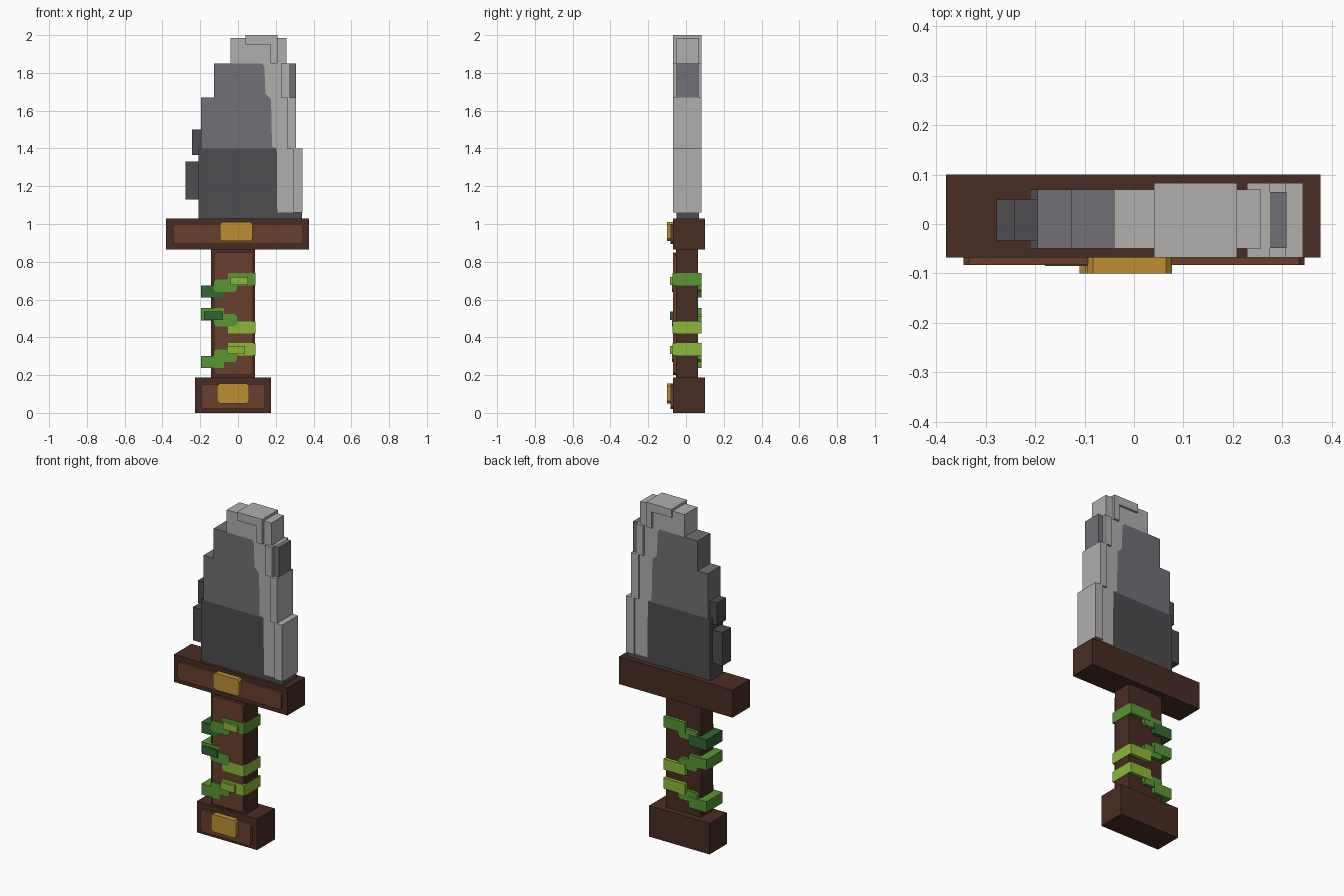
import bpy
import bmesh

cube = bpy.data.objects.get("Cube")
if cube:
    bpy.data.objects.remove(cube, do_unlink=True)


def material(name, *rgb):
    """Flat material from 0-255 display values."""
    lin = [((c / 255 + 0.055) / 1.055) ** 2.4 for c in rgb] + [1]
    m = bpy.data.materials.new(name)
    m.use_nodes = True
    m.diffuse_color = lin
    m.node_tree.nodes["Principled BSDF"].inputs["Base Color"].default_value = lin
    return m


wood = material("dark wood", 73, 44, 35)
inlay = material("light wood", 105, 64, 45)
gold = material("gold", 189, 144, 50)
stone_dark = material("dark stone", 77, 77, 81)
stone_mid = material("grey stone", 113, 112, 117)
stone_light = material("pale stone", 176, 175, 173)
green = material("leaf green", 88, 150, 52)
green_dark = material("deep green", 48, 104, 52)
lime = material("lime green", 139, 184, 58)


def slab(name, mat, points, y0, y1):
    """Extrude an x-z outline from y0 to y1."""
    bm = bmesh.new()
    face = bm.faces.new([bm.verts.new((x, y0, z)) for x, z in points])
    ext = bmesh.ops.extrude_face_region(bm, geom=[face])
    for v in ext["geom"]:
        if isinstance(v, bmesh.types.BMVert):
            v.co.y = y1
    bmesh.ops.recalc_face_normals(bm, faces=bm.faces)
    mesh = bpy.data.meshes.new(name)
    bm.to_mesh(mesh)
    bm.free()
    mesh.materials.append(mat)
    obj = bpy.data.objects.new(name, mesh)
    bpy.context.collection.objects.link(obj)
    return obj


def box(name, mat, x0, x1, z0, z1, y0, y1):
    return slab(name, mat, [(x0, z0), (x1, z0), (x1, z1), (x0, z1)], y0, y1)


def plate(name, mat, x0, x1, z0, z1, y0, y1, c=0.012):
    """Box with clipped corners in the front outline."""
    return slab(name, mat, [(x0 + c, z0), (x1 - c, z0), (x1, z0 + c), (x1, z1 - c),
                            (x1 - c, z1), (x0 + c, z1), (x0, z1 - c), (x0, z0 + c)], y0, y1)


# Handle: pommel, grip and guard with inlays and gold plates
FRONT, BACK = -0.068, 0.1
box("pommel", wood, -0.227, 0.175, 0, 0.187, FRONT, BACK)
plate("pommel_inlay", inlay, -0.195, 0.143, 0.02, 0.152, -0.083, FRONT)
plate("pommel_gold", gold, -0.11, 0.058, 0.05, 0.155, -0.1, FRONT)
box("grip", wood, -0.143, 0.09, 0.187, 0.865, -0.053, 0.063)
plate("grip_inlay", inlay, -0.127, 0.08, 0.2, 0.85, FRONT, -0.053)
box("guard", wood, -0.38, 0.377, 0.865, 1.03, FRONT, BACK)
plate("guard_inlay", inlay, -0.345, 0.345, 0.895, 1.0, -0.083, FRONT)
plate("guard_gold", gold, -0.095, 0.077, 0.91, 1.01, -0.1, FRONT)

# Vines: three stepped bands wrapping the grip
bands = [("upper", 0.675, 0.64, 0.61, green, green_dark),
         ("middle", 0.42, 0.458, 0.49, lime, green),
         ("lower", 0.305, 0.27, 0.237, lime, green)]
for name, z_right, z_mid, z_left, mat_right, mat_left in bands:
    h = 0.065
    box(name + "_vine_right", mat_right, -0.053, 0.092, z_right, z_right + h, -0.072, 0.083)
    plate(name + "_vine_centre", green, -0.13, -0.005, z_mid, z_mid + h, -0.075, 0.081)
    box(name + "_vine_left", mat_left, -0.195, -0.075, z_left, z_left + h, -0.07, 0.083)
box("upper_leaf", lime, -0.04, 0.053, 0.678, 0.72, -0.085, -0.07)
box("middle_leaf", green_dark, -0.18, -0.08, 0.492, 0.538, -0.085, -0.065)
box("lower_leaf", lime, -0.058, 0.037, 0.312, 0.355, -0.085, -0.07)

# Blade core: colour zones meeting along a jagged line
CORE = (-0.05, 0.07)
seam = [(0.205, 1.4), (0.18, 1.41), (0.175, 1.66), (0.145, 1.69), (0.14, 1.83), (0.13, 1.85)]
slab("blade_base", stone_dark, [(-0.21, 1.03), (0.34, 1.03), (0.34, 1.06), (0.208, 1.06),
                                (0.205, 1.4), (-0.21, 1.4)], *CORE)
slab("blade_middle", stone_mid, seam + [(-0.127, 1.85), (-0.127, 1.67), (-0.195, 1.67),
                                        (-0.195, 1.4)], *CORE)
slab("blade_light_core", stone_light,
     [(0.208, 1.06)] + seam + [(-0.04, 1.85), (-0.04, 1.985), (0.257, 1.985), (0.257, 1.67),
                               (0.28, 1.67), (0.28, 1.4), (0.31, 1.4), (0.31, 1.06)], *CORE)

# Thick cutting edge, stepping inward toward the tip
EDGE = (-0.068, 0.083)
box("edge_lower", stone_light, 0.29, 0.342, 1.06, 1.4, *EDGE)
box("edge_middle", stone_light, 0.26, 0.307, 1.4, 1.67, *EDGE)
box("edge_upper", stone_light, 0.228, 0.275, 1.67, 1.85, *EDGE)
slab("edge_tip", stone_light, [(0.04, 1.95), (0.172, 1.95), (0.172, 1.85), (0.208, 1.85),
                               (0.208, 2.0), (0.04, 2.0)], *EDGE)

# Chips on the spine and the edge
box("edge_chip", stone_mid, 0.25, 0.308, 1.67, 1.85, -0.049, 0.065)
box("spine_chip_lower", stone_dark, -0.278, -0.2, 1.13, 1.33, -0.033, 0.05)
box("spine_chip_upper", stone_dark, -0.243, -0.19, 1.365, 1.5, -0.033, 0.05)
